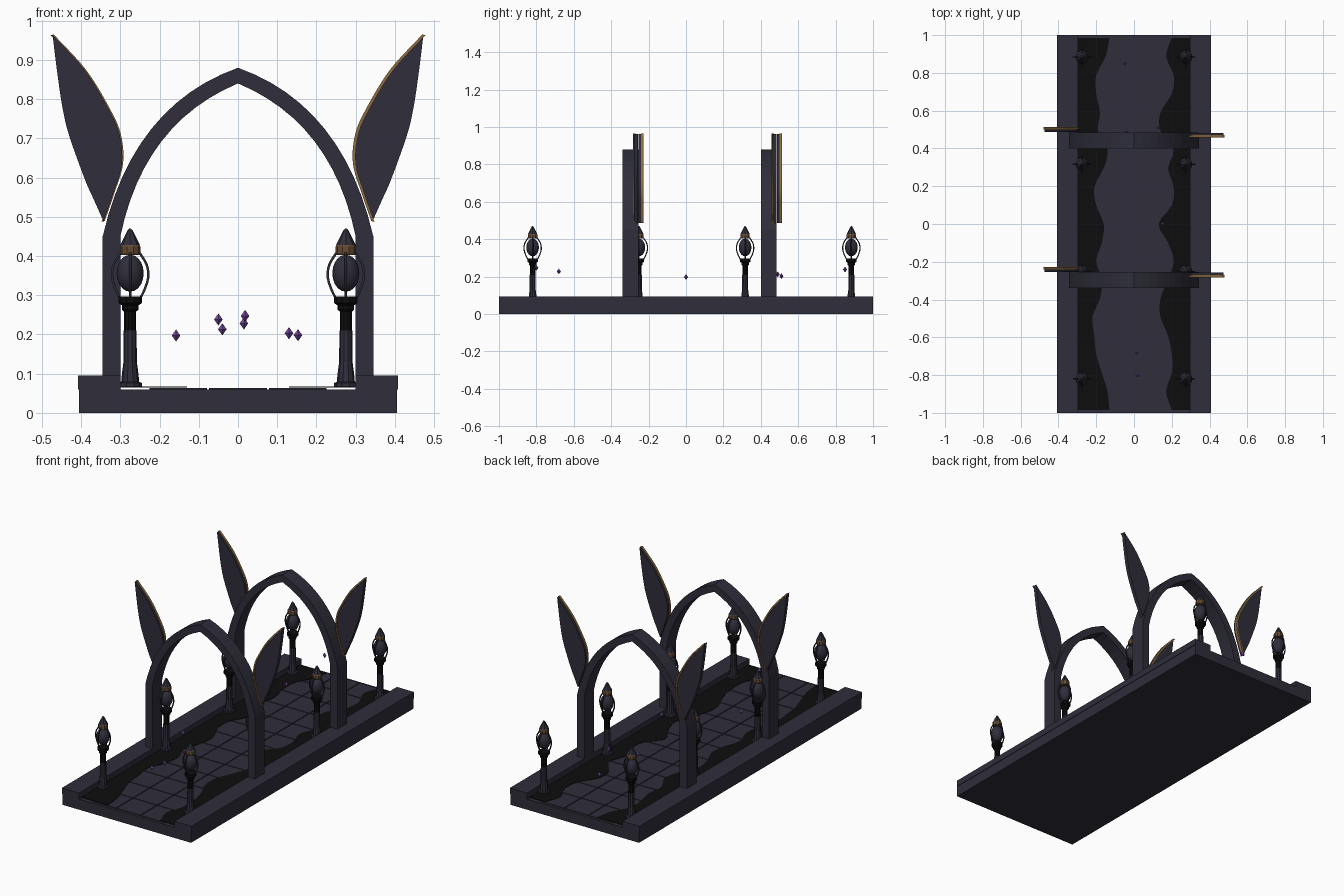
import bpy, bmesh, math
from mathutils import Vector

cube = bpy.data.objects.get("Cube")
if cube:
    bpy.data.objects.remove(cube, do_unlink=True)


def material(name, rgb):
    m = bpy.data.materials.new(name)
    m.use_nodes = True
    m.diffuse_color = (*rgb, 1)
    m.node_tree.nodes["Principled BSDF"].inputs["Base Color"].default_value = (*rgb, 1)
    return m


slate = material("dark slate", (0.028, 0.027, 0.043))
black = material("black moss", (0.004, 0.004, 0.004))
bronze = material("bronze", (0.13, 0.07, 0.035))
gold = material("dull gold", (0.27, 0.15, 0.05))
purple = material("purple crystal", (0.2, 0.07, 0.38))


def finish(name, bm, mat, smooth=False):
    bmesh.ops.recalc_face_normals(bm, faces=bm.faces)
    me = bpy.data.meshes.new(name)
    bm.to_mesh(me)
    bm.free()
    me.materials.append(mat)
    ob = bpy.data.objects.new(name, me)
    bpy.context.collection.objects.link(ob)
    if smooth:
        for p in me.polygons:
            p.use_smooth = True
    return ob


def add_box(bm, x0, x1, y0, y1, z0, z1):
    vs = bmesh.ops.create_cube(bm, size=1)["verts"]
    for v in vs:
        v.co = ((x0 + x1) / 2 + v.co.x * (x1 - x0),
                (y0 + y1) / 2 + v.co.y * (y1 - y0),
                (z0 + z1) / 2 + v.co.z * (z1 - z0))


def box(name, mat, *dims):
    bm = bmesh.new()
    add_box(bm, *dims)
    return finish(name, bm, mat)


def band(name, mat, side_a, side_b, offset):
    """Solid strip between two matching point rows, thickened by offset."""
    bm = bmesh.new()
    off = Vector(offset)
    rows = [[bm.verts.new(Vector(p) + d) for p in side]
            for side, d in ((side_a, off * 0), (side_b, off * 0), (side_b, off), (side_a, off))]
    n = len(side_a)
    for r in range(4):
        a, b = rows[r], rows[(r + 1) % 4]
        for i in range(n - 1):
            bm.faces.new((a[i], a[i + 1], b[i + 1], b[i]))
    for i in (0, n - 1):
        bm.faces.new([row[i] for row in rows])
    bmesh.ops.remove_doubles(bm, verts=bm.verts, dist=1e-5)
    return finish(name, bm, mat)


def bezier(a, c, b, n):
    ts = [i / n for i in range(n + 1)]
    return [tuple((1 - t) ** 2 * p + 2 * t * (1 - t) * q + t * t * r
                  for p, q, r in zip(a, c, b)) for t in ts]


def spline(points, per=5):
    """Smooth curve through the points."""
    pts = [Vector(p) for p in points]
    pts = [2 * pts[0] - pts[1]] + pts + [2 * pts[-1] - pts[-2]]
    out = []
    for i in range(1, len(pts) - 2):
        a, b, c, d = pts[i - 1:i + 3]
        for k in range(per):
            t = k / per
            out.append(0.5 * (2 * b + (c - a) * t + (2 * a - 5 * b + 4 * c - d) * t * t
                              + (3 * b - a - 3 * c + d) * t ** 3))
    return out + [pts[-2]]


# Walkway slab and side curbs
box("walkway_slab", slate, -0.405, 0.405, -1, 1, 0, 0.06)
for side, s in (("left", 1), ("right", -1)):
    x0, x1 = sorted((s * 0.3, s * 0.408))
    box(side + "_curb", slate, x0, x1, -1, 1, 0.06, 0.095)

# Paving tiles
bm = bmesh.new()
pitch, rows = 0.152, 13
for col in range(-1, 2):
    for row in range(rows):
        y = (row - (rows - 1) / 2) * pitch
        h = pitch / 2 - 0.0025
        add_box(bm, col * pitch - h, col * pitch + h, y - h, y + h, 0.059, 0.0635)
finish("paving_tiles", bm, slate)

# Moss along both curbs, with a wavy inner edge (widths from front to back)
edges = {
    "left": (.20, .17, .20, .20, .18, .14, .14, .18, .21, .18, .13,
             .20, .21, .18, .21, .14, .14, .20, .21, .17, .20),
    "right": (.13, .14, .17, .20, .21, .22, .18, .17, .20, .17, .16,
              .20, .21, .16, .14, .19, .18, .20, .20, .15, .13)}
for side, widths in edges.items():
    s = 1 if side == "left" else -1
    step = 1.97 / (len(widths) - 1)
    inner = spline([(s * w, -0.985 + i * step, 0.0645) for i, w in enumerate(widths)], 3)
    outer = [(s * 0.297, p.y, p.z) for p in inner]
    band(side + "_moss", black, inner, outer, (0, 0, 0.002))

# Pointed arches, each with a pair of leaf wings turned half round to each other
leaf_in = spline([(.343, .488), (.318, .56), (.296, .635), (.302, .71),
                  (.33, .775), (.39, .873), (.473, .964)])
leaf_out = spline([(.343, .488), (.366, .54), (.39, .594), (.43, .705),
                   (.447, .775), (.46, .86), (.473, .964)])
arch_out = bezier((.345, .45), (.268, .785), (0, .88), 12)
arch_in = bezier((.3, .45), (.24, .74), (0, .84), 12)


def arch_row(half, foot):
    right = [(foot, .06)] + half
    return right + [(-x, z) for x, z in reversed(right[:-1])]


for label, y in (("front", -0.34), ("back", 0.4)):
    band(label + "_arch", slate,
         [(x, y, z) for x, z in arch_row(arch_out, .345)],
         [(x, y, z) for x, z in arch_row(arch_in, .3)], (0, 0.085, 0))
    yc = y + 0.085
    for side, s in (("left", 1), ("right", -1)):
        name = label + "_" + side + "_leaf"
        band(name, slate,
             [(s * p[0], yc - s * 0.002, p[1]) for p in leaf_in],
             [(s * p[0], yc - s * 0.002, p[1]) for p in leaf_out], (0, -s * 0.021, 0))
        band(name + "_rim", gold,
             [(s * (p[0] - 0.003), yc - s * 0.015, p[1] + 0.001) for p in leaf_in],
             [(s * (p[0] + 0.005), yc - s * 0.015, p[1] - 0.001) for p in leaf_in],
             (0, -s * 0.013, 0))


# Lamp parts
def lathe(name, mat, profile, x, y, sides, smooth=False):
    bm = bmesh.new()
    rings = [[bm.verts.new((x + r * math.cos(math.tau * k / sides),
                            y + r * math.sin(math.tau * k / sides), z))
              for k in range(sides)] for r, z in profile]
    for a, b in zip(rings, rings[1:]):
        for k in range(sides):
            j = (k + 1) % sides
            bm.faces.new((a[k], a[j], b[j], b[k]))
    bm.faces.new(rings[0])
    bm.faces.new(rings[-1])
    return finish(name, bm, mat, smooth)


def cage(name, x, y):
    cu = bpy.data.curves.new(name, "CURVE")
    cu.dimensions = "3D"
    cu.bevel_depth = 0.0035
    cu.bevel_resolution = 1
    cu.use_fill_caps = True
    path = spline([(.02, .285), (.034, .308), (.046, .345), (.042, .378), (.024, .408)], 3)
    for k in range(4):
        a = k * math.pi / 2
        sp = cu.splines.new("POLY")
        sp.points.add(len(path) - 1)
        for pt, p in zip(sp.points, path):
            pt.co = (x + p[0] * math.cos(a), y + p[0] * math.sin(a), p[1], 1)
    cu.materials.append(slate)
    ob = bpy.data.objects.new(name, cu)
    bpy.context.collection.objects.link(ob)


post = [(.03, .064), (.03, .076), (.023, .079), (.021, .1), (.017, .13), (.0165, .21)]
neck = [(.0155, .21), (.0155, .258), (.021, .263), (.021, .274), (.03, .28), (.03, .296)]
globe = [(.034 * math.sin(t * math.pi / 10) + .0005, .356 - .047 * math.cos(t * math.pi / 10))
         for t in range(11)]
for i in range(4):
    y = -0.82 + i * 0.568
    for side, x in (("left", 0.275), ("right", -0.275)):
        name = "lamp_%s_%d_" % (side, i + 1)
        lathe(name + "post", slate, post, x, y, 10)
        lathe(name + "neck", black, neck, x, y, 10)
        lathe(name + "globe", slate, globe, x, y, 14, True)
        lathe(name + "collar", bronze, [(.024, .403), (.026, .406), (.026, .424), (.024, .428)], x, y, 10)
        lathe(name + "cap", slate, [(.025, .428), (.006, .466), (.002, .47)], x, y, 8)
        cage(name + "cage", x, y)

# Floating crystals
spots = [(-.158, -.27, .197), (-.05, .85, .238), (-.04, .49, .213), (.015, -.68, .228),
         (.018, -.8, .247), (.13, .51, .203), (.153, 0, .198)]
for i, (x, y, z) in enumerate(spots):
    lathe("crystal_%d" % (i + 1), purple,
          [(.0004, z - .015), (.011, z), (.0004, z + .015)], x, y, 4)
